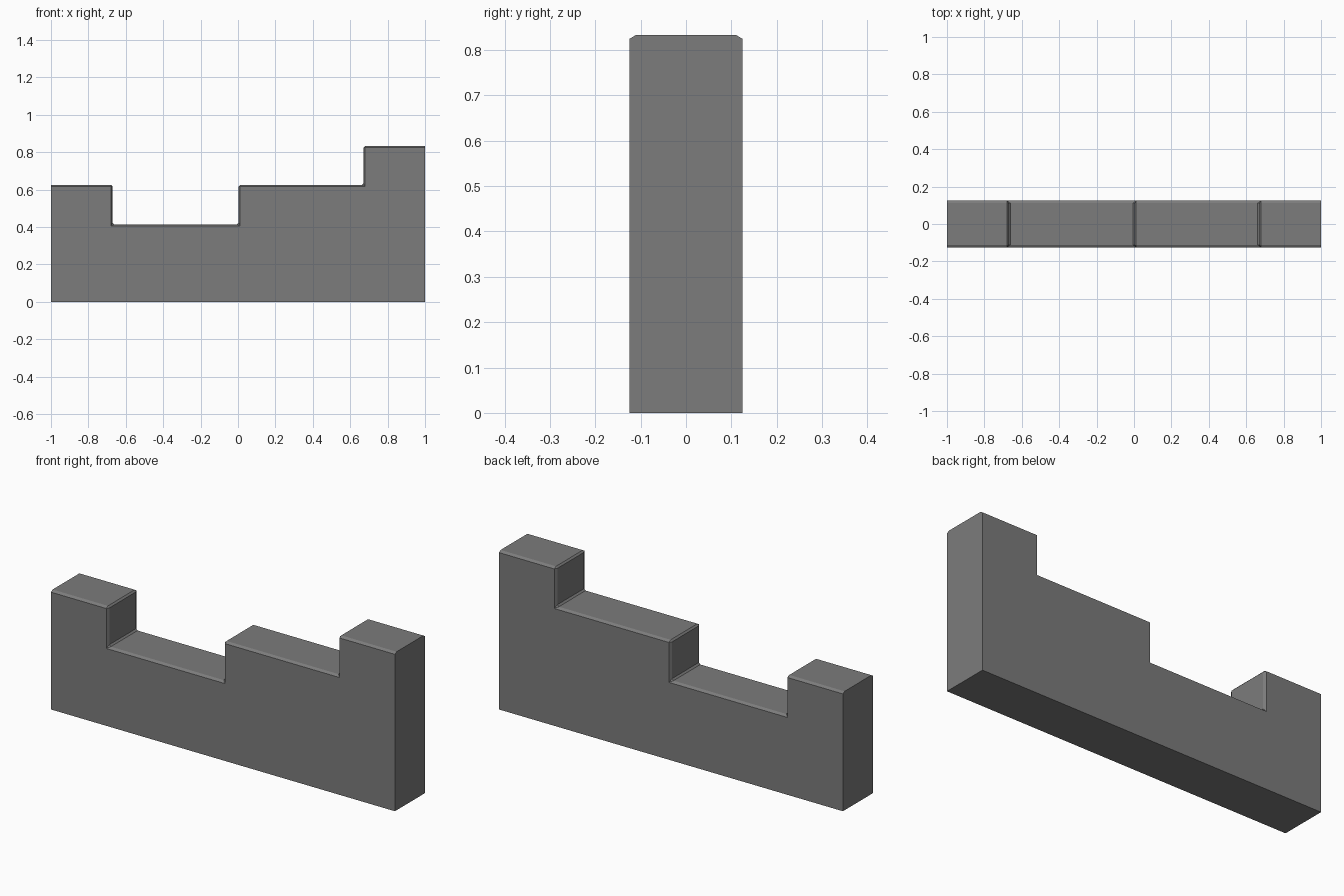
import bpy
import bmesh

if "Cube" in bpy.data.objects:
    bpy.data.objects.remove(bpy.data.objects["Cube"])

HALF_DEPTH = 0.125
BEVEL = 0.0085
DEPTH_STRETCH = 1.65  # chamfer is wider across the thickness than along the profile

# Stepped side profile (x, z), anticlockwise seen from the front
profile = [(-1, 0), (1, 0), (1, 0.833), (0.67, 0.833), (0.67, 0.625),
           (0.003, 0.625), (0.003, 0.415), (-0.67, 0.415), (-0.67, 0.625), (-1, 0.625)]

# Extrude the profile through the wall thickness
bm = bmesh.new()
y = HALF_DEPTH / DEPTH_STRETCH
front = bm.faces.new([bm.verts.new((x, -y, z)) for x, z in profile])
result = bmesh.ops.extrude_face_region(bm, geom=[front], use_keep_orig=True)
new_verts = [v for v in result["geom"] if isinstance(v, bmesh.types.BMVert)]
bmesh.ops.translate(bm, verts=new_verts, vec=(0, 2 * y, 0))
bmesh.ops.recalc_face_normals(bm, faces=bm.faces)


# Chamfer the stepped top run only; ends and base stay sharp
def on_top_run(edge):
    a, b = (v.co for v in edge.verts)
    above_base = min(a.z, b.z) > 0.1
    at_end = abs(a.x) > 0.99 and abs(b.x) > 0.99
    return above_base and not at_end


bmesh.ops.bevel(bm, geom=[e for e in bm.edges if on_top_run(e)], offset=BEVEL,
                offset_type='OFFSET', segments=1, profile=0.5,
                affect='EDGES', clamp_overlap=True)
bmesh.ops.scale(bm, verts=bm.verts, vec=(1, DEPTH_STRETCH, 1))

mesh = bpy.data.meshes.new("stepped_wall")
bm.to_mesh(mesh)
bm.free()
wall = bpy.data.objects.new("stepped_wall", mesh)
bpy.context.collection.objects.link(wall)

# Dark grey surface
dark_grey = bpy.data.materials.new("dark_grey")
dark_grey.diffuse_color = (0.2, 0.2, 0.2, 1)
dark_grey.use_nodes = True
dark_grey.node_tree.nodes["Principled BSDF"].inputs["Base Color"].default_value = dark_grey.diffuse_color
mesh.materials.append(dark_grey)
